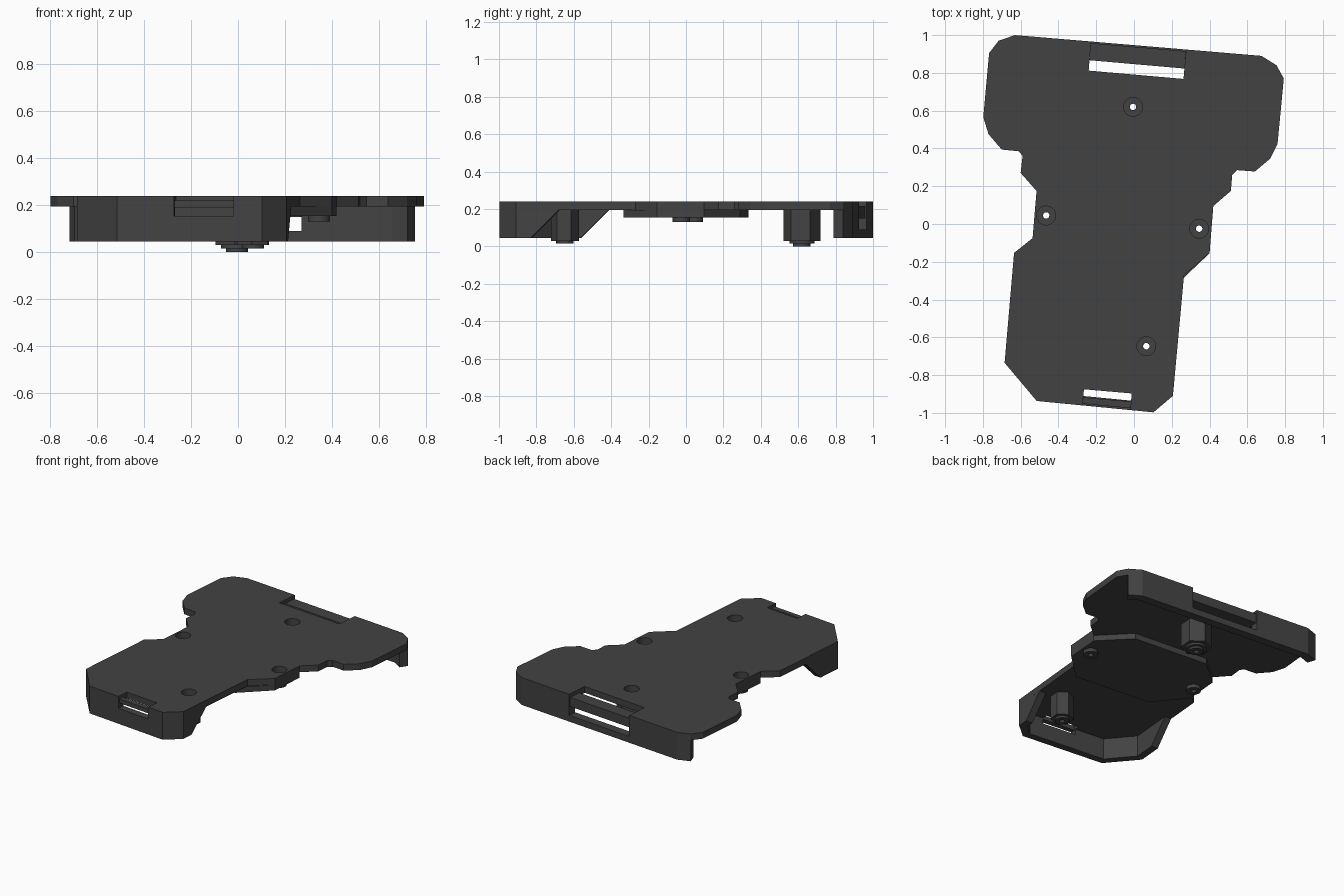
import bpy, bmesh, math
from mathutils import Vector

if "Cube" in bpy.data.objects:
    bpy.data.objects.remove(bpy.data.objects["Cube"])

mat = bpy.data.materials.new("dark_grey")
mat.diffuse_color = (0.055, 0.055, 0.055, 1)
mat.use_nodes = True
mat.node_tree.nodes["Principled BSDF"].inputs["Base Color"].default_value = mat.diffuse_color
TILT = math.radians(-5)


def finish(name, bm):
    bmesh.ops.recalc_face_normals(bm, faces=bm.faces)
    me = bpy.data.meshes.new(name)
    bm.to_mesh(me)
    bm.free()
    me.materials.append(mat)
    ob = bpy.data.objects.new(name, me)
    bpy.context.scene.collection.objects.link(ob)
    return ob


def prism(name, pts, z0, z1):
    """Vertical prism over a flat outline."""
    bm = bmesh.new()
    lo = [bm.verts.new((x, y, z0)) for x, y in pts]
    hi = [bm.verts.new((x, y, z1)) for x, y in pts]
    bm.faces.new(lo)
    bm.faces.new(hi)
    n = len(pts)
    for i in range(n):
        j = (i + 1) % n
        bm.faces.new((lo[i], lo[j], hi[j], hi[i]))
    return finish(name, bm)


def disc(name, c, r, z0, z1, sides):
    """Round or hexagonal column with a corner pointing back."""
    pts = []
    for i in range(sides):
        a = math.pi / 2 + TILT + math.tau * i / sides
        pts.append((c[0] + r * math.cos(a), c[1] + r * math.sin(a)))
    return prism(name, pts, z0, z1)


def inset(path, t):
    """Offset an open clockwise path to its right (inward)."""
    p = [Vector(q) for q in path]
    out = []
    for i in range(len(p)):
        ns = []
        for a, b in ((i - 1, i), (i, i + 1)):
            if a >= 0 and b < len(p):
                d = (p[b] - p[a]).normalized()
                ns.append(Vector((d.y, -d.x)))
        m = sum(ns, Vector((0, 0))).normalized()
        out.append(p[i] + m * t / m.dot(ns[0]))
    return out


def wall(name, top, bottom, z0, z1, t):
    """Thin skirt; the two paths may differ at the ends to slope them."""
    bm = bmesh.new()
    rings = []
    ti, bi = inset(top, t), inset(bottom, t)
    for i in range(len(top)):
        rings.append([bm.verts.new((p[0], p[1], z)) for p, z in
                      ((top[i], z1), (ti[i], z1), (bi[i], z0), (bottom[i], z0))])
    for a, b in zip(rings, rings[1:]):
        for k in range(4):
            m = (k + 1) % 4
            bm.faces.new((a[k], a[m], b[m], b[k]))
    bm.faces.new(rings[0])
    bm.faces.new(rings[-1])
    return finish(name, bm)


def cut(ob, cutters):
    for c in cutters:
        m = ob.modifiers.new("cut", 'BOOLEAN')
        m.operation, m.solver, m.object = 'DIFFERENCE', 'EXACT', c
    bpy.context.view_layer.update()
    dg = bpy.context.evaluated_depsgraph_get()
    me = bpy.data.meshes.new_from_object(ob.evaluated_get(dg))
    ob.modifiers.clear()
    ob.data = me


# Main plate outline, clockwise from the back left corner
outline = [(-.63, 1), (.675, .89), (.755, .84), (.793, .77), (.76, .425),
           (.72, .345), (.64, .278), (.547, .285), (.52, .26), (.513, .175),
           (.42, .095), (.40, -.155), (.265, -.27), (.206, -.91),
           (.103, -.997), (-.515, -.937), (-.685, -.735), (-.635, -.153),
           (-.537, -.075), (-.516, .175), (-.60, .27), (-.59, .36),
           (-.61, .385), (-.70, .394), (-.77, .475), (-.798, .566),
           (-.767, .905), (-.717, .97)]
plate = prism("plate", outline, .195, .24)

# Skirts under the back and front ends
back_path = [(-.717, .97), (-.63, 1), (.675, .89), (.755, .84)]
back_wall = wall("back_wall", back_path, back_path, .045, .195, .06)
corners = [(.206, -.91), (.103, -.997), (-.515, -.937), (-.685, -.735)]
front_wall = wall("front_wall",
                  [(.227, -.68)] + corners + [(-.657, -.41)],
                  [(.213, -.83)] + corners + [(-.67, -.56)],
                  .045, .195, .05)

# Thick pad under the waist
pad = prism("waist_pad", [(.42, .095), (.23, .29), (-.33, .335), (-.516, .175),
                          (-.537, -.075), (-.36, -.285), (.21, -.335),
                          (.40, -.155)], .155, .195)

# Strap openings
back_slot = prism("back_slot_cutter", [(-.24, .812), (.262, .768),
                                       (.287, 1.05), (-.22, 1.05)], .09, .3)
front_slot = prism("front_slot_cutter", [(-.265, -.875), (-.012, -.897),
                                         (-.025, -1.05), (-.28, -1.05)], .155, .3)

# Screw posts and bosses, with their bores
posts = [("back", (-.005, .62), .1, .068, .047, 0, .1),
         ("front", (.065, -.647), .075, 0, .047, .015, .1),
         ("left", (-.465, .045), 0, 0, .047, .13, .175),
         ("right", (.345, -.025), 0, 0, .047, .13, .175)]
bores, drilled = [], [plate, pad]
for name, c, hex_r, collar_r, tip_r, z, bore_z in posts:
    pair = [disc(name + "_hole_cutter", c, .017, -.1, .4, 16),
            disc(name + "_bore_cutter", c, .05, bore_z, .4, 24)]
    bores += pair
    parts = []
    if hex_r:
        parts.append(disc(name + "_hex_post", c, hex_r, .03, .195, 6))
    if collar_r:
        parts.append(disc(name + "_collar", c, collar_r, .015, .03, 24))
    top = .155 if not hex_r else (.015 if collar_r else .03)
    parts.append(disc(name + "_tip", c, tip_r, z, top, 24))
    for p in parts:
        cut(p, pair)

cut(plate, bores + [back_slot, front_slot])
cut(pad, bores[4:])
cut(back_wall, [back_slot])
cut(front_wall, [front_slot])

# Strap bars across the openings
prism("back_strap_bar", [(-.235, .867), (.267, .823), (.274, .915),
                         (-.229, .958)], .15, .215)
prism("front_strap_bar", [(-.268, -.918), (-.016, -.94), (-.018, -.975),
                          (-.271, -.952)], .19, .22)

for c in bores + [back_slot, front_slot]:
    bpy.data.objects.remove(c)
